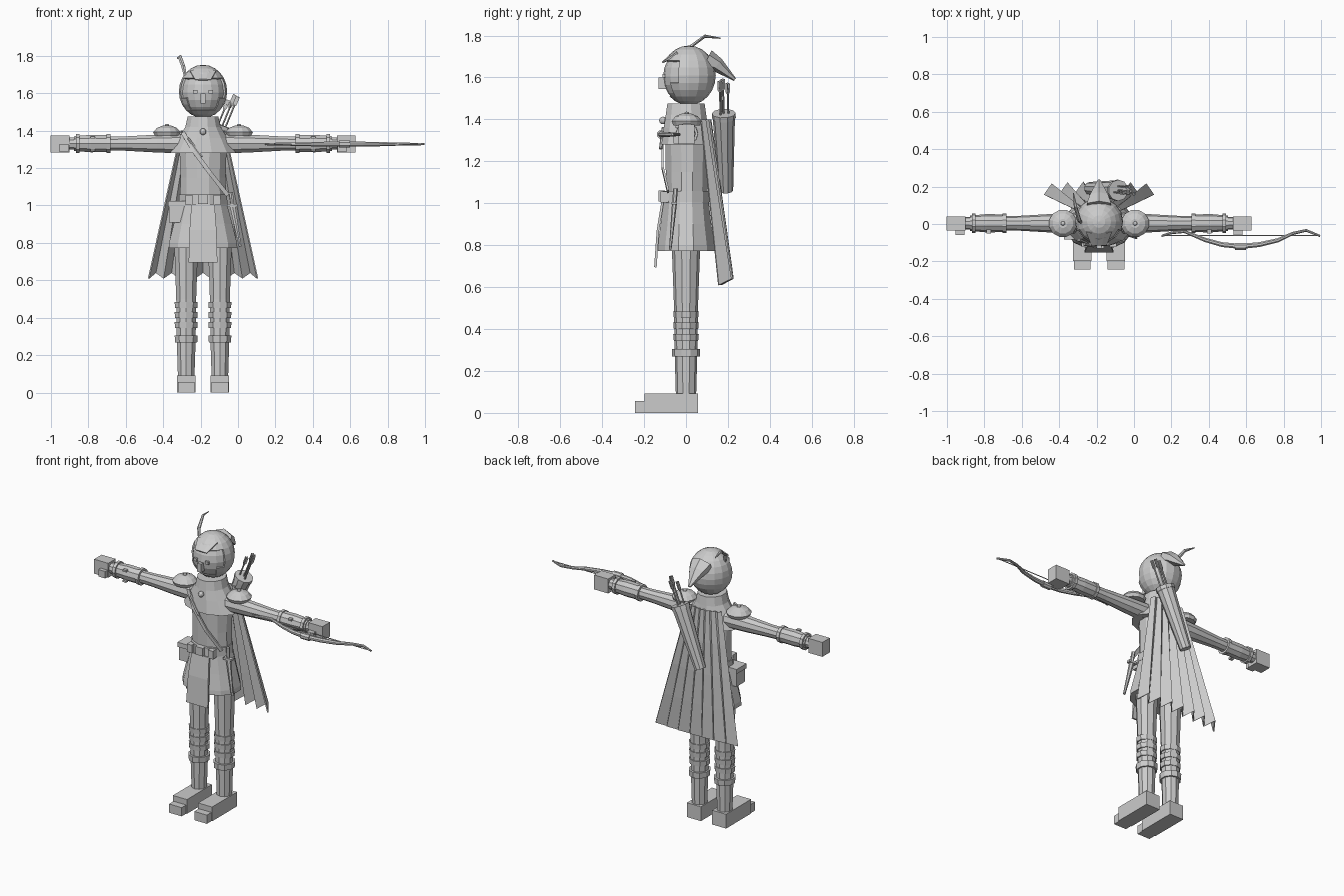
import bpy, bmesh, math
from mathutils import Vector

CX = -0.187  # body centre line
grey = bpy.data.materials.new("plain_grey")
grey.diffuse_color = (0.6, 0.6, 0.6, 1)


def finish(name, bm, fix=True):
    if fix:
        bmesh.ops.recalc_face_normals(bm, faces=bm.faces)
    me = bpy.data.meshes.new(name)
    bm.to_mesh(me)
    bm.free()
    me.materials.append(grey)
    ob = bpy.data.objects.new(name, me)
    bpy.context.collection.objects.link(ob)
    return ob


def box(name, lo, hi):
    bm = bmesh.new()
    bmesh.ops.create_cube(bm, size=1)
    for v in bm.verts:
        v.co = Vector([(a + b) / 2 + c * (b - a) for a, b, c in zip(lo, hi, v.co)])
    return finish(name, bm)


def tube(name, pts, radii, n=10):
    """Capped rings along a path; each radius is a number or a (side, depth) pair."""
    bm = bmesh.new()
    pts = [Vector(p) for p in pts]
    rings = []
    for i, p in enumerate(pts):
        d = (pts[min(i + 1, len(pts) - 1)] - pts[max(i - 1, 0)]).normalized()
        ref = Vector((0, 1, 0)) if abs(d.y) < 0.95 else Vector((1, 0, 0))
        u = d.cross(ref).normalized()
        v = d.cross(u)
        r = radii[i]
        ru, rv = r if isinstance(r, tuple) else (r, r)
        ring = []
        for k in range(n):
            a = 2 * math.pi * (k + 0.5) / n
            ring.append(bm.verts.new(p + u * ru * math.cos(a) + v * rv * math.sin(a)))
        rings.append(ring)
    for a, b in zip(rings, rings[1:]):
        for k in range(n):
            bm.faces.new((a[k], a[(k + 1) % n], b[(k + 1) % n], b[k]))
    bm.faces.new(rings[0])
    bm.faces.new(rings[-1])
    return finish(name, bm)


def column(name, x, y, profile, n=12):
    """Upright tube from (z, x radius, y radius) rows."""
    return tube(name, [(x, y, z) for z, _, _ in profile], [(a, b) for _, a, b in profile], n)


def ball(name, c, r, seg=16, rings=10, keep=None):
    bm = bmesh.new()
    bmesh.ops.create_uvsphere(bm, u_segments=seg, v_segments=rings, radius=1)
    for v in bm.verts:
        v.co = Vector([c[i] + v.co[i] * r[i] for i in range(3)])
    if keep:
        bad = [f for f in bm.faces if not keep(f.calc_center_median())]
        bmesh.ops.delete(bm, geom=bad, context='FACES')
    return finish(name, bm)


# Head, hair cap open around the face, nose and eyes
ball("head", (CX, 0.01, 1.605), (0.119, 0.119, 0.135))
hair = ball("hair_cap", (CX, 0.013, 1.61), (0.129, 0.129, 0.142), 16, 12,
            lambda p: p.z > 1.672 or p.y > -0.045 - (1.67 - p.z) * 0.1)
sol = hair.modifiers.new("thickness", 'SOLIDIFY')
sol.thickness = 0.012
box("nose", (CX - 0.014, -0.13, 1.545), (CX + 0.014, -0.095, 1.60))
for s in (-1, 1):
    x = CX + s * 0.041
    box("eye", (x - 0.012, -0.113, 1.599), (x + 0.012, -0.1, 1.617))

# Cap: front peak, pointed tail and feather
tube("cap_peak", [(CX, -0.04, 1.715), (CX, -0.113, 1.672)], [(0.075, 0.02), (0.045, 0.004)], 8)
tube("cap_tail", [(CX, 0.10, 1.685), (CX, 0.15, 1.66), (CX, 0.233, 1.59)],
     [(0.075, 0.05), (0.055, 0.035), 0.008], 6)
tube("feather", [(-0.275, 0.0, 1.66), (-0.293, 0.02, 1.745), (-0.312, 0.09, 1.797),
                 (-0.324, 0.165, 1.787)], [0.007, (0.012, 0.008), (0.011, 0.006), 0.003], 6)

# Torso, mantle and clasp
column("torso", CX, 0.005, [(1.0, 0.128, 0.10), (1.15, 0.125, 0.105), (1.3, 0.13, 0.108),
                            (1.40, 0.10, 0.09)])
column("mantle", CX, 0.0, [(1.28, 0.182, 0.122), (1.36, 0.135, 0.11), (1.42, 0.098, 0.10),
                           (1.475, 0.085, 0.092)])
ball("clasp", (CX, -0.11, 1.395), (0.018, 0.018, 0.018), 10, 6)

# Belt, skirt of the tunic and hanging cloth
column("belt", CX, 0.0, [(1.005, 0.135, 0.115), (1.058, 0.133, 0.113)])
box("buckle", (CX - 0.026, -0.131, 1.008), (CX + 0.026, -0.1, 1.06))
column("tunic_skirt", CX, 0.0, [(0.772, 0.19, 0.142), (0.80, 0.188, 0.14), (0.9, 0.162, 0.125),
                                (1.01, 0.132, 0.112)])
bm = bmesh.new()
rows = [(1.005, 0.062, -0.118), (0.87, 0.072, -0.14), (0.695, 0.077, -0.152)]
grid = [[bm.verts.new((CX + s * w, y, z)) for s in (-1, 0, 1)] for z, w, y in rows]
for a, b in zip(grid, grid[1:]):
    for k in range(2):
        bm.faces.new((a[k], b[k], b[k + 1], a[k + 1]))
cloth = finish("front_cloth", bm)
cloth.modifiers.new("thickness", 'SOLIDIFY').thickness = 0.012

# Pouches and dagger on the belt
box("pouch", (-0.37, -0.075, 0.91), (-0.278, 0.015, 1.005))
box("pouch_flap", (-0.375, -0.082, 0.995), (-0.276, 0.02, 1.025))
for s in (-1, 1):
    x = CX + s * 0.075
    box("belt_pocket", (x - 0.018, -0.122, 1.003), (x + 0.018, -0.08, 1.055))
tube("dagger_sheath", [(-0.03, -0.055, 1.0), (0.012, -0.075, 0.78)],
     [(0.017, 0.012), (0.008, 0.006)], 6)
tube("dagger_grip", [(-0.037, -0.05, 1.07), (-0.03, -0.055, 1.0)], [0.012, 0.01], 6)
box("dagger_guard", (-0.058, -0.068, 0.993), (-0.002, -0.042, 1.007))

# Chest strap
tube("chest_strap", [(-0.295, -0.085, 1.39), (-0.235, -0.112, 1.29), (-0.15, -0.113, 1.175),
                     (-0.055, -0.085, 1.055)], [(0.016, 0.007)] * 4, 4)
tube("strap_edge", [(-0.268, -0.108, 1.36), (-0.195, -0.121, 1.26)], [0.008, 0.008], 6)

# Legs, shoes, arms and shoulder pads, one pass for each side
for s in (-1, 1):
    x = CX + s * 0.09
    column("leg", x, 0.0, [(0.07, 0.046, 0.048), (0.28, 0.053, 0.054), (0.5, 0.056, 0.057),
                           (0.80, 0.067, 0.068)], 10)
    column("boot_cuff", x, 0.0, [(0.268, 0.062, 0.066), (0.305, 0.065, 0.068)], 10)
    for z in (0.36, 0.415, 0.468):
        column("leg_wrap", x, 0.0, [(z - 0.016, 0.063, 0.058), (z + 0.016, 0.065, 0.061)], 10)
    box("shoe", (x - 0.05, -0.197, 0), (x + 0.05, 0.058, 0.092))
    box("shoe_toe", (x - 0.045, -0.243, 0), (x + 0.045, -0.19, 0.056))

    def arm(name, spans, n=10):
        tube(name, [(CX + s * d, 0.004, 1.331) for d, _ in spans], [r for _, r in spans], n)
    arm("arm", [(0.08, 0.056), (0.25, 0.05), (0.42, 0.04), (0.52, 0.038), (0.72, 0.034)])
    arm("bracer", [(0.50, 0.047), (0.60, 0.049), (0.69, 0.041)])
    for d in (0.505, 0.67):
        arm("bracer_band", [(d - 0.01, 0.053), (d + 0.01, 0.053)])
    for z in (1.297, 1.364):
        box("bracer_stud", (CX + s * 0.59 - 0.012, -0.05, z - 0.006),
            (CX + s * 0.59 + 0.012, -0.03, z + 0.006))
    h = sorted((CX + s * 0.715, CX + s * 0.815))
    t = sorted((CX + s * 0.72, CX + s * 0.768))
    box("hand", (h[0], -0.036, 1.282), (h[1], 0.04, 1.375))
    box("thumb", (t[0], -0.06, 1.285), (t[1], -0.03, 1.33))
    column("shoulder_pad", CX + s * 0.193, 0.003,
           [(1.372, 0.066, 0.066), (1.392, 0.076, 0.074), (1.415, 0.055, 0.055),
            (1.427, 0.024, 0.024)], 12)
    ball("shoulder_knob", (CX + s * 0.193, 0.003, 1.427), (0.012, 0.012, 0.01), 8, 6)

# Pleated cape, widening toward the hem
bm = bmesh.new()
COLS, ROWS = 14, 4
grid = []
for r in range(ROWS + 1):
    f = r / ROWS
    row = []
    for c in range(COLS + 1):
        t = 2 * c / COLS - 1
        half = 0.12 + 0.175 * f
        fold = (0.006 + 0.022 * f) * (1 if c % 2 else -1)
        y = 0.115 + 0.085 * f - 0.035 * (1 - f) * t * t - 0.015 * f * t * t + fold
        z = 1.40 - 0.78 * f + (0.02 * f if c % 2 else -0.01 * f)
        row.append(bm.verts.new((CX + t * half, y, z)))
    grid.append(row)
for a, b in zip(grid, grid[1:]):
    for c in range(COLS):
        bm.faces.new((a[c], a[c + 1], b[c + 1], b[c]))
cape = finish("cape", bm)
cape.modifiers.new("thickness", 'SOLIDIFY').thickness = 0.008

# Slanted quiver with arrows
top, bot = Vector((-0.085, 0.18, 1.425)), Vector((-0.235, 0.19, 1.06))
axis = (top - bot).normalized()
tube("quiver", [bot, top], [0.035, 0.054], 10)
tube("quiver_rim", [top - axis * 0.02, top + axis * 0.004], [0.057, 0.057], 10)
for dx, dy, ln in ((-0.025, -0.01, 0.15), (0.02, -0.015, 0.17), (0.0, 0.022, 0.16), (0.0, 0.0, 0.18)):
    a = top + Vector((dx, dy, 0))
    b = a + axis * ln
    tube("arrow_shaft", [a - axis * 0.05, b], [0.005, 0.005], 5)
    tube("arrow_vane", [b - axis * 0.06, b - axis * 0.045, b], [0.004, (0.015, 0.004), (0.015, 0.004)], 4)
    tube("arrow_cross_vane", [b - axis * 0.06, b - axis * 0.045, b], [0.004, (0.004, 0.015), (0.004, 0.015)], 4)

# Bow held level, with string and grip
path = [(0.147, -0.064), (0.20, -0.047), (0.27, -0.04), (0.38, -0.085), (0.47, -0.11), (0.57, -0.12),
        (0.67, -0.11), (0.77, -0.087), (0.85, -0.05), (0.92, -0.034), (0.995, -0.064)]
tube("bow", [(x, y, 1.328) for x, y in path],
     [0.006, 0.008, 0.009, 0.012, 0.014, 0.015, 0.014, 0.012, 0.009, 0.008, 0.006], 8)
tube("bow_string", [(0.15, -0.062, 1.328), (0.99, -0.062, 1.328)], [0.003, 0.003], 5)
tube("bow_grip", [(0.54, -0.12, 1.328), (0.60, -0.12, 1.328)], [0.02, 0.02], 8)
